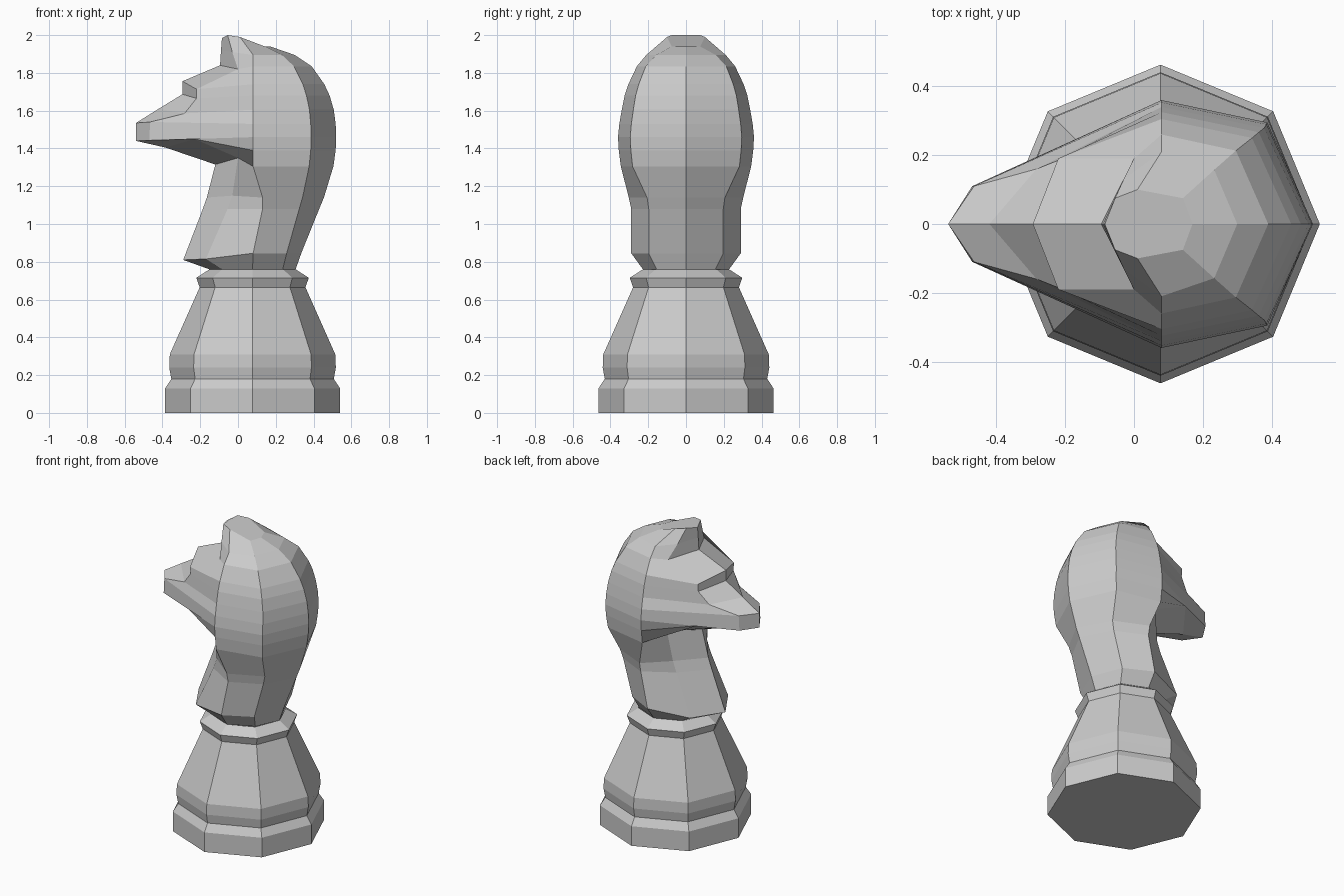
import bpy, bmesh
from math import cos, sin, pi

CX = 0.077  # axis of the turned base


def loft(name, rings, cap_bottom, cap_top):
    """Bridge equal-sided rings into a flat-shaded shell."""
    bm = bmesh.new()
    loops = [[bm.verts.new(p) for p in ring] for ring in rings]
    n = len(loops[0])
    for a, b in zip(loops, loops[1:]):
        for i in range(n):
            j = (i + 1) % n
            bm.faces.new((a[i], a[j], b[j], b[i]))
    if cap_bottom:
        bm.faces.new(loops[0][::-1])
    if cap_top:
        bm.faces.new(loops[-1])
    bmesh.ops.recalc_face_normals(bm, faces=bm.faces)
    mesh = bpy.data.meshes.new(name)
    bm.to_mesh(mesh)
    bm.free()
    obj = bpy.data.objects.new(name, mesh)
    bpy.context.collection.objects.link(obj)
    return obj


def octagon(r, z):
    return [(CX + r * cos(k * pi / 4), r * sin(k * pi / 4), z) for k in range(8)]


def body_ring(fx, fz, dx, dy, dz, sx, sy, z, bx):
    """Mirrored 8-point section: front, front corner, side, back corner, back."""
    bz = min(z, 1.94)
    ex = CX + 0.7 * (bx - CX)
    ey = sy * (0.68 if z < 1.2 else 0.82 if z < 1.88 else 0.75)
    half = [(dx, dy, dz), (sx, sy, z), (ex, ey, bz)]
    return ([(bx, 0, bz)] + half[::-1] + [(fx, 0, fz)]
            + [(x, -y, h) for x, y, h in half])


# Turned base with collar
base_profile = [(0.463, 0), (0.463, 0.13), (0.43, 0.18), (0.441, 0.24),
                (0.438, 0.31), (0.28, 0.665), (0.298, 0.715), (0.228, 0.76)]
loft("base", [octagon(r, z) for r, z in base_profile], True, False)

# Neck and chest: front x z, front corner x y z, side x y, height, back x
neck = [
    (-0.151, 0.76, -0.084, 0.161, 0.76, 0.077, 0.228, 0.76, 0.305),
    (-0.29, 0.81, -0.17, 0.20, 0.815, 0.08, 0.29, 0.845, 0.335),
    (-0.19, 1.07, -0.055, 0.18, 1.08, 0.13, 0.29, 1.08, 0.43),
    (-0.165, 1.14, -0.03, 0.18, 1.15, 0.13, 0.303, 1.14, 0.455),
    (-0.12, 1.315, 0.0, 0.20, 1.35, 0.08, 0.345, 1.305, 0.505),
]
# Head: jaw, muzzle, brow, ears and crown
head = [
    (-0.385, 1.405, -0.23, 0.21, 1.45, 0.08, 0.356, 1.39, 0.517),
    (-0.54, 1.44, -0.47, 0.11, 1.443, 0.08, 0.36, 1.46, 0.52),
    (-0.54, 1.535, -0.465, 0.11, 1.54, 0.08, 0.353, 1.53, 0.517),
    (-0.42, 1.61, -0.283, 0.16, 1.585, 0.08, 0.34, 1.605, 0.507),
    (-0.294, 1.687, -0.22, 0.185, 1.665, 0.08, 0.325, 1.68, 0.485),
    (-0.294, 1.756, -0.22, 0.19, 1.714, 0.08, 0.305, 1.74, 0.457),
    (-0.095, 1.84, 0.0, 0.19, 1.82, 0.08, 0.26, 1.835, 0.39),
    (-0.09, 1.92, -0.03, 0.13, 1.91, 0.08, 0.21, 1.895, 0.30),
    (-0.085, 1.985, -0.055, 0.075, 2.0, 0.01, 0.10, 1.99, 0.17),
]
loft("neck_and_head", [body_ring(*r) for r in neck + head], False, True)
